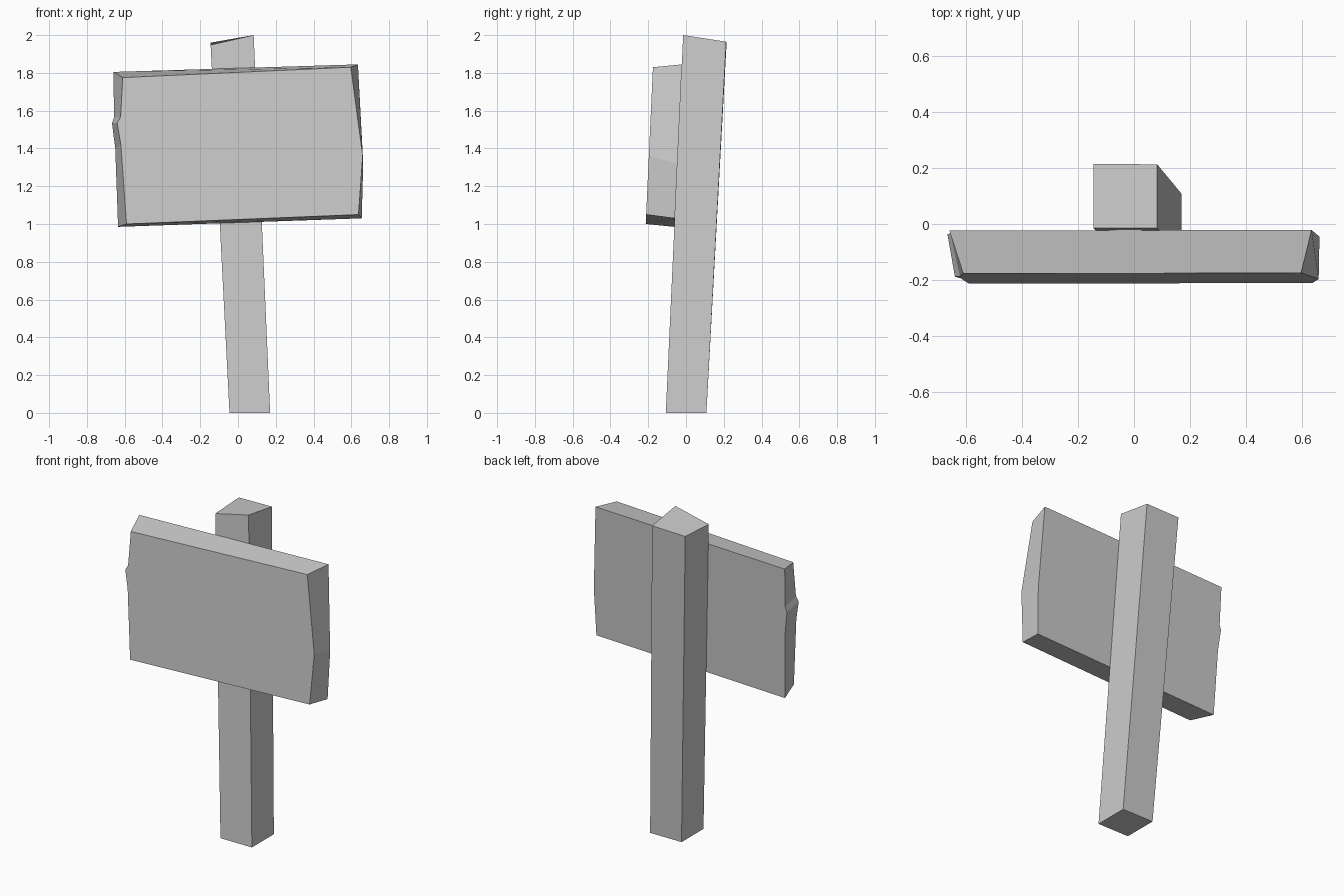
import bpy, bmesh

if "Cube" in bpy.data.objects:
    bpy.data.objects.remove(bpy.data.objects["Cube"])


def loft(name, ring_a, ring_b):
    """Closed solid between two matching rings of 3D points."""
    bm = bmesh.new()
    a = [bm.verts.new(p) for p in ring_a]
    b = [bm.verts.new(p) for p in ring_b]
    n = len(a)
    bm.faces.new(a)
    bm.faces.new(b[::-1])
    for i in range(n):
        j = (i + 1) % n
        bm.faces.new((a[j], a[i], b[i], b[j]))
    bmesh.ops.recalc_face_normals(bm, faces=bm.faces)
    mesh = bpy.data.meshes.new(name)
    bm.to_mesh(mesh)
    bm.free()
    obj = bpy.data.objects.new(name, mesh)
    bpy.context.collection.objects.link(obj)
    return obj


# Leaning square post with a crooked cut at the top
loft("post",
     [(-0.045, -0.107, 0), (0.17, -0.107, 0), (0.17, 0.108, 0), (-0.045, 0.108, 0)],
     [(-0.145, -0.015, 1.948), (0.083, -0.015, 2.0),
      (0.083, 0.213, 1.965), (-0.145, 0.215, 1.96)])

# Board outlines (x, z): top left, clockwise round the chipped ends
front = [(-0.61, 1.775), (0.597, 1.83), (0.66, 1.36), (0.638, 1.05),
         (-0.59, 1.0), (-0.62, 1.42), (-0.64, 1.535), (-0.622, 1.565)]
back = [(-0.66, 1.805), (0.635, 1.845), (0.663, 1.32), (0.655, 1.03),
        (-0.635, 0.985), (-0.65, 1.40), (-0.667, 1.535), (-0.656, 1.565)]


def tilted(outline, y_top):
    # The board leans back with the post
    return [(x, y_top + 0.046 * (z - 1.83), z) for x, z in outline]


loft("sign_board", tilted(front, -0.175), tilted(back, -0.022))
